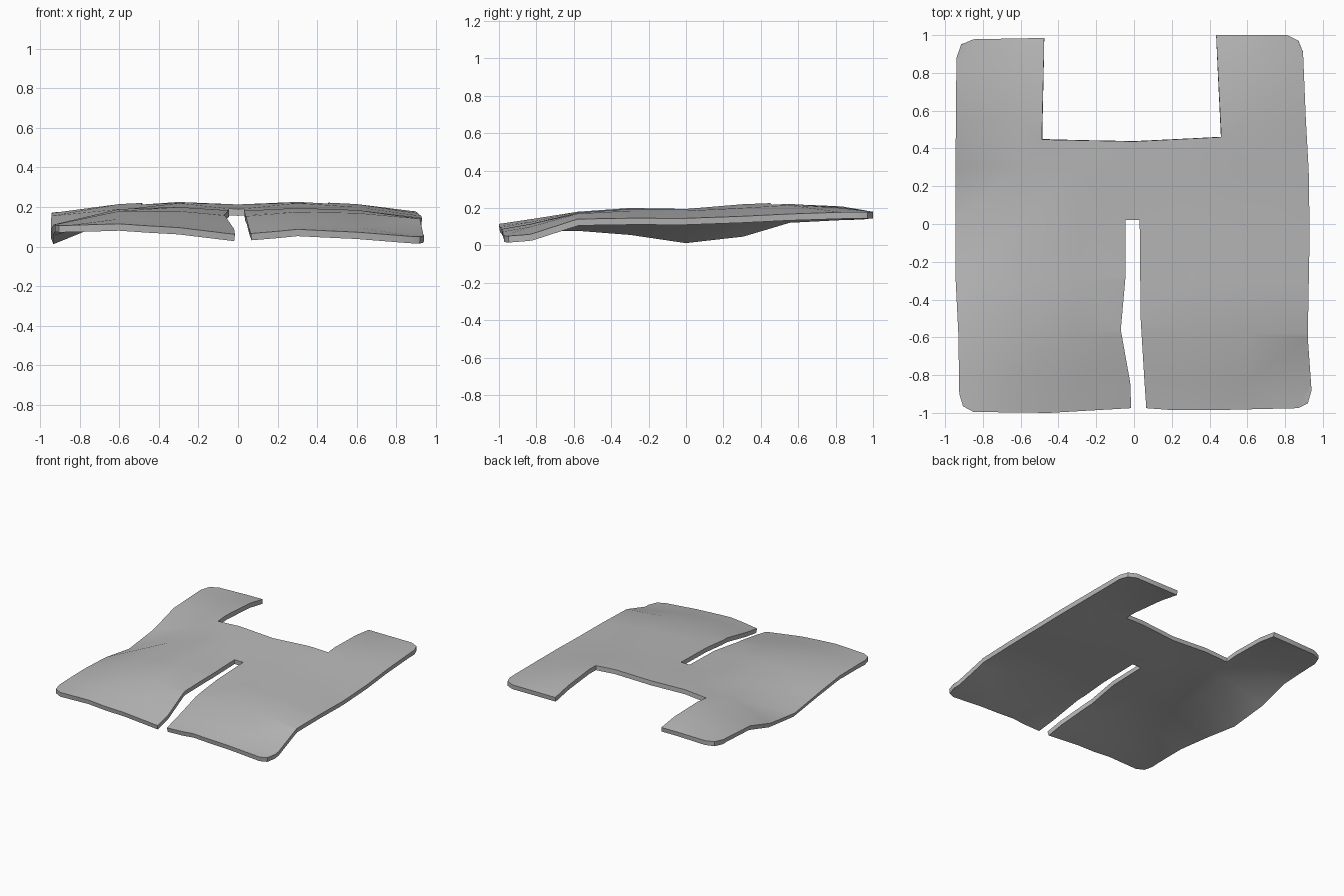
import bpy
import bmesh
from mathutils import Vector

THICKNESS = 0.035

# Plan outline of the mat: shoulder notch at the back, slit at the front
OUTLINE = [
    (-.94, .88), (-.915, .95), (-.85, .978), (-.475, .985), (-.488, .447),
    (0, .437), (.462, .46), (.435, 1), (.81, 1), (.87, .97), (.895, .91),
    (.91, .55), (.925, .28), (.93, -.05), (.92, -.6), (.94, -.88),
    (.92, -.95), (.87, -.975), (.44, -.985), (.2, -.985), (.065, -.975),
    (.055, -.83), (.035, -.5), (.03, .02), (-.045, .02), (-.045, -.28),
    (-.07, -.56), (-.02, -.84), (-.015, -.975), (-.45, -1), (-.85, -.995),
    (-.905, -.965), (-.925, -.9), (-.93, -.58), (-.945, -.28), (-.945, .3),
]

# Top surface heights in hundredths: one row per ROWS entry, one value per column
COLUMNS = [-.94, -.6, -.3, 0, .3, .6, .93]
ROWS = [-1, -.83, -.58, -.3, 0, .3, .55, .83, 1]
HEIGHTS = [
    (10.5, 11.5, 9.5, 5.5, 8.5, 7, 4.5),
    (11, 14, 12.5, 9, 11.5, 10, 6),
    (11, 18, 18, 15, 17.5, 17, 14),
    (9, 19, 20, 18, 19.5, 18.5, 14.5),
    (4.5, 18.5, 19.5, 19, 19.5, 18.5, 14.5),
    (8, 19, 22, 20.5, 22, 20, 15.5),
    (15.5, 21.5, 23, 22, 23, 21.5, 16.5),
    (17, 20.5, 21.5, 21, 21, 20, 17.5),
    (17.5, 18, 18, 18, 18, 18, 18),
]


def locate(value, stops):
    """Return the interval index and the position inside it."""
    value = min(max(value, stops[0]), stops[-1])
    index = max(i for i in range(len(stops) - 1) if stops[i] <= value)
    return index, (value - stops[index]) / (stops[index + 1] - stops[index])


def surface_height(x, y):
    column, across = locate(x, COLUMNS)
    row, along = locate(y, ROWS)
    near, far = (
        line[column] * (1 - across) + line[column + 1] * across
        for line in (HEIGHTS[row], HEIGHTS[row + 1])
    )
    return (near * (1 - along) + far * along) / 100


def cut_lines(bm, stops, direction):
    """Cut the sheet across at every inner stop along a direction."""
    for stop in stops[1:-1]:
        geometry = bm.verts[:] + bm.edges[:] + bm.faces[:]
        bmesh.ops.bisect_plane(bm, geom=geometry, dist=0.0001,
                               plane_co=direction * stop, plane_no=direction)


def make_material(name, colour):
    material = bpy.data.materials.new(name)
    material.use_nodes = True
    material.diffuse_color = colour
    shader = next(n for n in material.node_tree.nodes if n.type == 'BSDF_PRINCIPLED')
    shader.inputs["Base Color"].default_value = colour
    return material


default_cube = bpy.data.objects.get("Cube")
if default_cube:
    bpy.data.objects.remove(default_cube, do_unlink=True)

# Flat sheet, cut into panels and draped over the height grid
bm = bmesh.new()
bm.faces.new([bm.verts.new((x, y, 0)) for x, y in reversed(OUTLINE)])
bm.normal_update()
cut_lines(bm, COLUMNS, Vector((1, 0, 0)))
cut_lines(bm, ROWS, Vector((0, 1, 0)))
bmesh.ops.triangulate(bm, faces=bm.faces[:])
for vert in bm.verts:
    vert.co.z = surface_height(vert.co.x, vert.co.y)
bm.normal_update()
mesh = bpy.data.meshes.new("draped_mat")
bm.to_mesh(mesh)
bm.free()

mat = bpy.data.objects.new("draped_mat", mesh)
bpy.context.collection.objects.link(mat)
mesh.materials.append(make_material("plain grey", (.48, .48, .48, 1)))

# Thickness below the sheet, with crisp rims and smooth broad faces
bpy.ops.object.select_all(action='DESELECT')
mat.select_set(True)
bpy.context.view_layer.objects.active = mat
solidify = mat.modifiers.new("thickness", 'SOLIDIFY')
solidify.thickness = THICKNESS
solidify.offset = -1
bpy.ops.object.modifier_apply(modifier=solidify.name)
bpy.ops.object.shade_smooth_by_angle()
